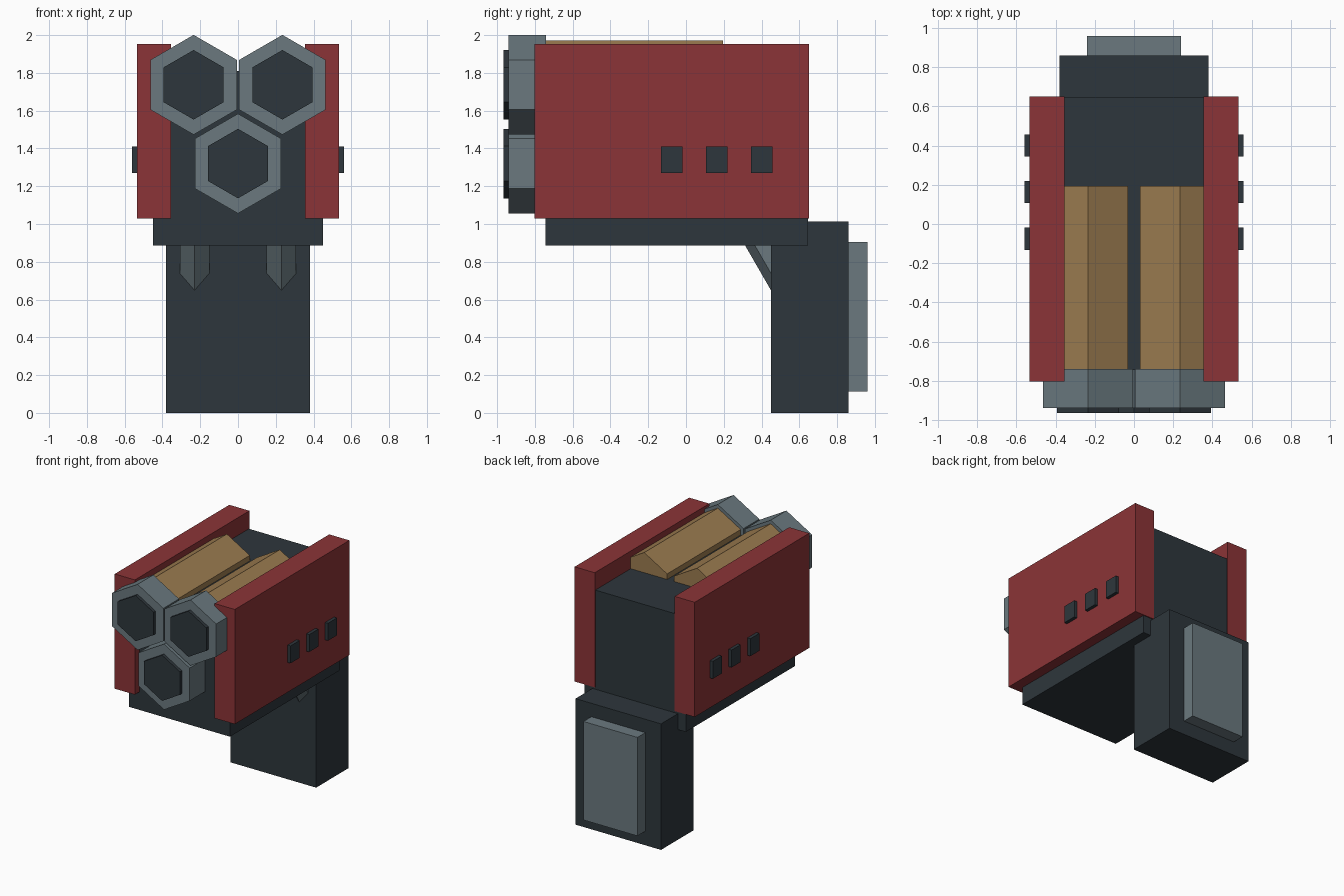
import bpy
import bmesh
from math import radians
from mathutils import Matrix, Vector

cube = bpy.data.objects.get("Cube")
if cube:
    bpy.data.objects.remove(cube, do_unlink=True)


def material(name, rgb):
    m = bpy.data.materials.new(name)
    m.use_nodes = True
    m.diffuse_color = (*rgb, 1)
    m.node_tree.nodes["Principled BSDF"].inputs["Base Color"].default_value = (*rgb, 1)
    return m


RED = material("dark red", (0.26, 0.034, 0.038))
GREY = material("steel grey", (0.145, 0.191, 0.212))
DARK = material("charcoal", (0.027, 0.037, 0.045))
BRASS = material("dull brass", (0.335, 0.203, 0.081))


def finish(name, bm, mat):
    bmesh.ops.recalc_face_normals(bm, faces=bm.faces)
    mesh = bpy.data.meshes.new(name)
    bm.to_mesh(mesh)
    bm.free()
    mesh.materials.append(mat)
    obj = bpy.data.objects.new(name, mesh)
    bpy.context.collection.objects.link(obj)
    return obj


def box(name, xs, ys, zs, mat):
    """Box spanning the given ranges."""
    lo, hi = Vector((xs[0], ys[0], zs[0])), Vector((xs[1], ys[1], zs[1]))
    bm = bmesh.new()
    bmesh.ops.create_cube(bm, size=1)
    bmesh.ops.scale(bm, vec=hi - lo, verts=bm.verts)
    bmesh.ops.translate(bm, vec=(lo + hi) / 2, verts=bm.verts)
    return finish(name, bm, mat)


def hex_prism(name, centre, radius, length, mat, tilt=0):
    """Hexagonal prism along y with a corner at the top, tilted about x."""
    bm = bmesh.new()
    bmesh.ops.create_circle(bm, segments=6, radius=radius, cap_ends=True)
    # put one corner on the local y axis, which becomes up
    corner = bm.verts[:][0].co
    turn = Vector((0, 1)).angle_signed(corner.xy)
    bmesh.ops.rotate(bm, matrix=Matrix.Rotation(turn, 3, "Z"), verts=bm.verts)
    ext = bmesh.ops.extrude_face_region(bm, geom=bm.faces[:], use_keep_orig=True)
    top = [v for v in ext["geom"] if isinstance(v, bmesh.types.BMVert)]
    bmesh.ops.translate(bm, vec=(0, 0, length), verts=top)
    bmesh.ops.translate(bm, vec=(0, 0, -length / 2), verts=bm.verts)
    bmesh.ops.rotate(bm, matrix=Matrix.Rotation(radians(90 + tilt), 3, "X"), verts=bm.verts)
    bmesh.ops.translate(bm, vec=centre, verts=bm.verts)
    return finish(name, bm, mat)


# Main housing, handle and grip pad
box("housing", (-0.45, 0.45), (-0.745, 0.645), (0.885, 1.81), DARK)
box("handle", (-0.38, 0.38), (0.45, 0.86), (0, 1.013), DARK)
box("grip_pad", (-0.24, 0.24), (0.85, 0.96), (0.113, 0.905), GREY)

# Three barrels: muzzle collar with a dark bore plate
BARRELS = {"left": (0.235, 1.737), "right": (-0.235, 1.737), "lower": (0, 1.32)}
for label, (x, z) in BARRELS.items():
    hex_prism(label + "_muzzle", (x, -0.84, z), 0.264, 0.2, GREY)
    hex_prism(label + "_bore", (x, -0.9, z), 0.184, 0.13, DARK)

for label, s in (("left", 1), ("right", -1)):
    # Brass tube lying half sunk in the housing
    hex_prism(label + "_tube", (s * 0.235, -0.275, 1.737), 0.235, 0.94, BRASS)
    # Armoured side plate
    box(label + "_side_plate", sorted((s * 0.355, s * 0.534)), (-0.803, 0.652), (1.03, 1.952), RED)
    # Row of raised studs
    for i in range(3):
        y = -0.075 + i * 0.238
        box(f"{label}_stud_{i + 1}", sorted((s * 0.5, s * 0.56)), (y - 0.057, y + 0.057),
            (1.27, 1.41), DARK)
    # Diagonal brace between housing and handle
    hex_prism(label + "_brace", (s * 0.23, 0.484, 0.77), 0.09, 0.44, GREY, tilt=-60)
